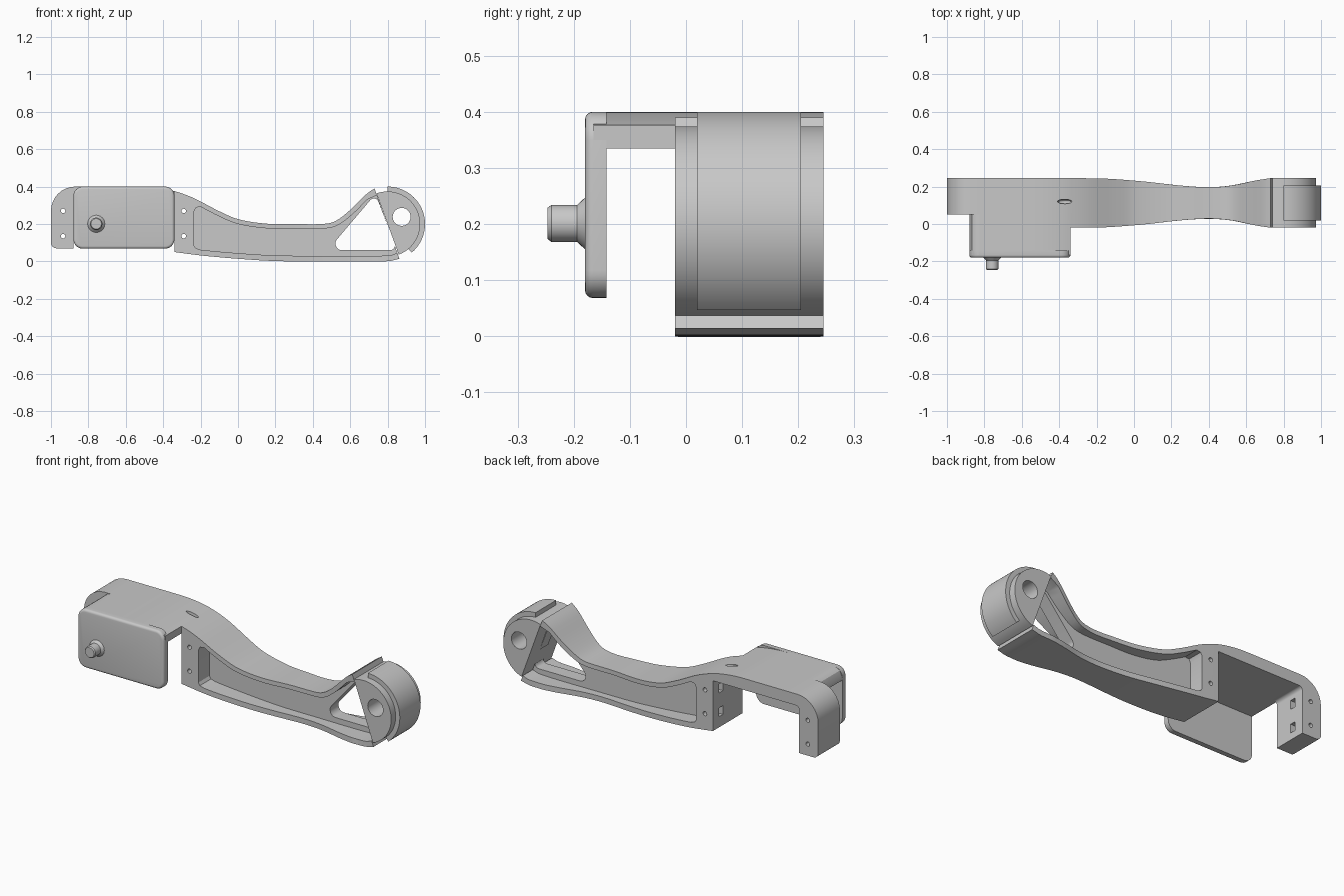
import bpy, bmesh
from math import sin, cos, radians, sqrt
from mathutils import Vector

cube = bpy.data.objects.get("Cube")
if cube:
    bpy.data.objects.remove(cube, do_unlink=True)

grey = bpy.data.materials.new("matte_grey")
grey.use_nodes = True
grey.diffuse_color = (0.58, 0.58, 0.58, 1)
grey.node_tree.nodes["Principled BSDF"].inputs["Base Color"].default_value = grey.diffuse_color

BACK, FRONT = 0.245, -0.02
MID = (BACK + FRONT) / 2


def spline(pts, x):
    """Smooth height through a few (x, value) points."""
    if x <= pts[0][0]:
        return pts[0][1]
    if x >= pts[-1][0]:
        return pts[-1][1]
    last = len(pts) - 1

    def slope(i):
        a, b = pts[max(i - 1, 0)], pts[min(i + 1, last)]
        return (b[1] - a[1]) / (b[0] - a[0])

    i = max(k for k in range(last) if pts[k][0] <= x)
    (xa, za), (xb, zb) = pts[i], pts[i + 1]
    w = xb - xa
    t = (x - xa) / w
    return (za * (1 + 2 * t) * (1 - t) ** 2 + zb * t * t * (3 - 2 * t)
            + w * slope(i) * t * (1 - t) ** 2 + w * slope(i + 1) * t * t * (t - 1))


def rounded(pts, radii, steps=8):
    """Round polygon corners, one radius per corner."""
    out = []
    for i, r in enumerate(radii):
        p = Vector(pts[i])
        if r == 0:
            out.append(p)
            continue
        u = (Vector(pts[i - 1]) - p).normalized()
        v = (Vector(pts[(i + 1) % len(pts)]) - p).normalized()
        half = u.angle(v) / 2
        c = p + (u + v).normalized() * (r / sin(half))
        reach = r * cos(half) / sin(half)
        a, b = p + u * reach - c, p + v * reach - c
        for k in range(steps + 1):
            t = k / steps
            d = a * cos(t * radians(90)) + b * sin(t * radians(90))
            out.append(c + d.normalized() * r)
    return out


def finish(name, bm):
    bmesh.ops.recalc_face_normals(bm, faces=bm.faces)
    mesh = bpy.data.meshes.new(name)
    bm.to_mesh(mesh)
    bm.free()
    mesh.materials.append(grey)
    obj = bpy.data.objects.new(name, mesh)
    bpy.context.collection.objects.link(obj)
    return obj


def prism(name, pts, y0, y1, bevel=0):
    """Extrude an x-z outline along y; bevel softens the front rim."""
    bm = bmesh.new()
    front = bm.faces.new([bm.verts.new((p[0], y0, p[1])) for p in pts])
    ext = bmesh.ops.extrude_face_region(bm, geom=[front], use_keep_orig=True)
    for v in ext["geom"]:
        if isinstance(v, bmesh.types.BMVert):
            v.co.y = y1
    if bevel:
        bmesh.ops.recalc_face_normals(bm, faces=bm.faces)
        bmesh.ops.bevel(bm, geom=list(front.edges), offset=bevel, segments=4,
                        profile=0.5, affect='EDGES')
    return finish(name, bm)


def loft(name, sections):
    """Skin a list of four-cornered sections."""
    bm = bmesh.new()
    rings = [[bm.verts.new(c) for c in s] for s in sections]
    for a, b in zip(rings, rings[1:]):
        for k in range(4):
            bm.faces.new((a[k], a[k - 1], b[k - 1], b[k]))
    bm.faces.new(rings[0])
    bm.faces.new(rings[-1])
    return finish(name, bm)


def box(name, lo, hi):
    return prism(name, [(lo[0], lo[2]), (hi[0], lo[2]), (hi[0], hi[2]), (lo[0], hi[2])], lo[1], hi[1])


def arc(cx, cz, r, a0, a1, n=32):
    return [(cx + r * cos(radians(a0 + (a1 - a0) * k / n)),
             cz + r * sin(radians(a0 + (a1 - a0) * k / n))) for k in range(n + 1)]


def circle(cx, cz, r, n=32):
    return arc(cx, cz, r, 0, 360, n)[:-1]


def cut(obj, *cutters):
    bpy.context.view_layer.objects.active = obj
    for c in cutters:
        c.hide_render = True
        mod = obj.modifiers.new("cut", 'BOOLEAN')
        mod.operation, mod.solver, mod.object = 'DIFFERENCE', 'EXACT', c
        bpy.ops.object.modifier_apply(modifier=mod.name)


TOP = [(-0.62, 0.4), (-0.5, 0.399), (-0.42, 0.392), (-0.34, 0.376), (-0.24, 0.34), (-0.1, 0.268),
       (0, 0.226), (0.15, 0.202), (0.3, 0.2), (0.45, 0.2), (0.52, 0.215), (0.6, 0.275),
       (0.69, 0.363), (0.73, 0.39)]
BOTTOM = [(-0.34, 0.05), (-0.2, 0.032), (0, 0.014), (0.2, 0.002), (0.4, 0), (0.8, 0.001), (0.863, 0.014)]
HALF = [(-0.3, 0.1325), (-0.15, 0.13), (0.05, 0.115), (0.25, 0.093), (0.4, 0.084),
        (0.52, 0.093), (0.65, 0.12), (0.73, 0.1325)]

# Curved arm, narrowing at the waist
N = 56
sections = []
for k in range(N + 1):
    xt, xb = -0.34 + 1.07 * k / N, -0.34 + 1.203 * k / N
    ht, hb = spline(HALF, xt), spline(HALF, xb)
    zt, zb = spline(TOP, xt), spline(BOTTOM, xb)
    sections.append([(xt, MID - ht, zt), (xt, MID + ht, zt), (xb, MID + hb, zb), (xb, MID - hb, zb)])
arm = loft("arm", sections)

# Side pockets and triangular window
upper, lower = [], []
for k in range(37):
    x = -0.2 + 0.89 * k / 36
    s = (spline(TOP, x + 0.01) - spline(TOP, x - 0.01)) / 0.02
    upper.append((x, spline(TOP, x) - 0.025 * sqrt(1 + s * s)))
    xb = -0.2 + 1.02 * k / 36
    lower.append((xb, spline(BOTTOM, xb) + 0.03))
pocket = lower + [(0.865, 0.05), (0.755, 0.36)] + upper[::-1]
pocket += [(-0.225, upper[0][1] - 0.004), (-0.235, upper[0][1] - 0.025), (-0.235, 0.085), (-0.225, 0.07)]
window = rounded([(0.48, 0.06), (0.85, 0.06), (0.735, 0.36)], [0.035, 0.025, 0.025])
cutters = [prism("front_pocket_cutter", pocket, -0.3, 0.08),
           prism("back_pocket_cutter", pocket, 0.155, 0.4),
           prism("window_cutter", window, -0.3, 0.4)]

# Screw holes and nut slots shared by arm and end leg
slots, arm_holes, leg_holes = [], [], []
for z in (0.135, 0.27):
    slots.append(box("slot_cutter", (-0.95, 0.155, z - 0.025), (-0.28, 0.19, z + 0.025)))
    arm_holes.append(prism("hole_cutter", circle(-0.29, z, 0.012, 16), -0.3, 0.4))
    leg_holes.append(prism("hole_cutter", circle(-0.935, z, 0.012, 16), -0.3, 0.4))
cut(arm, *cutters, *slots, *arm_holes)

# End leg with a large rounded shoulder
leg = prism("end_leg", rounded([(-1, 0.07), (-0.88, 0.07), (-0.88, 0.335), (-0.8, 0.335),
                                (-0.8, 0.4), (-1, 0.4)], [0.03, 0, 0.02, 0, 0, 0.13]), 0.05, BACK)
cut(leg, *slots, *leg_holes)

# Bridge over the gap, reaching forward to the cover plate
sections = []
for k in range(37):
    x = -0.88 + 0.54 * k / 36
    d = max(0, 0.05 - (x + 0.88))
    z = spline(TOP, x) - (0.05 - sqrt(max(0, 0.0025 - d * d)))
    sections.append([(x, -0.165, z), (x, BACK, z), (x, BACK, 0.335), (x, -0.165, 0.335)])
bridge = loft("bridge", sections)
bpy.ops.mesh.primitive_uv_sphere_add(segments=24, ring_count=12, location=(-0.37, 0.12, 0.383))
slit = bpy.context.object
slit.name = "top_slit_cutter"
slit.scale = (0.04, 0.012, 0.03)
cut(bridge, slit)
cut(arm, slit)

# Front cover plate
plate = prism("cover_plate", rounded([(-0.88, 0.068), (-0.34, 0.068), (-0.34, 0.4), (-0.88, 0.4)],
                                     [0.05] * 4), -0.18, -0.142, 0.014)

# Flared knob on the plate, turned around the y axis
bm = bmesh.new()
profile = [(0, -0.2465), (0.028, -0.2465), (0.033, -0.24), (0.033, -0.194), (0.047, -0.179), (0.047, -0.165), (0, -0.165)]
verts = [bm.verts.new((r, y, 0)) for r, y in profile]
edges = [bm.edges.new(p) for p in zip(verts, verts[1:])]
bmesh.ops.spin(bm, geom=verts + edges, axis=(0, 1, 0), cent=(0, 0, 0), angle=radians(360), steps=32)
bmesh.ops.remove_doubles(bm, verts=bm.verts, dist=0.0001)
bmesh.ops.translate(bm, verts=bm.verts, vec=(-0.758, 0, 0.201))
knob = finish("knob", bm)

# Round end: full-width hub and a raised centre band, pierced by one bore
hub = prism("end_hub", arc(0.8, 0.2, 0.174, 110, -70), FRONT, BACK)
band = prism("end_band", arc(0.8, 0.2, 0.2, 90, -50) + [(0.86, 0.12), (0.8, 0.3)], 0.02, 0.205)
bore = prism("bore_cutter", circle(0.875, 0.238, 0.048), -0.3, 0.4)
for part in (hub, band):
    cut(part, bore)

for c in cutters + slots + arm_holes + leg_holes + [slit, bore]:
    bpy.data.objects.remove(c, do_unlink=True)

# Smooth curved faces, keep edges crisp
bpy.ops.object.select_all(action='DESELECT')
for obj in (arm, leg, bridge, plate, knob, hub, band):
    obj.select_set(True)
bpy.context.view_layer.objects.active = arm
bpy.ops.object.shade_smooth_by_angle(angle=radians(30))
